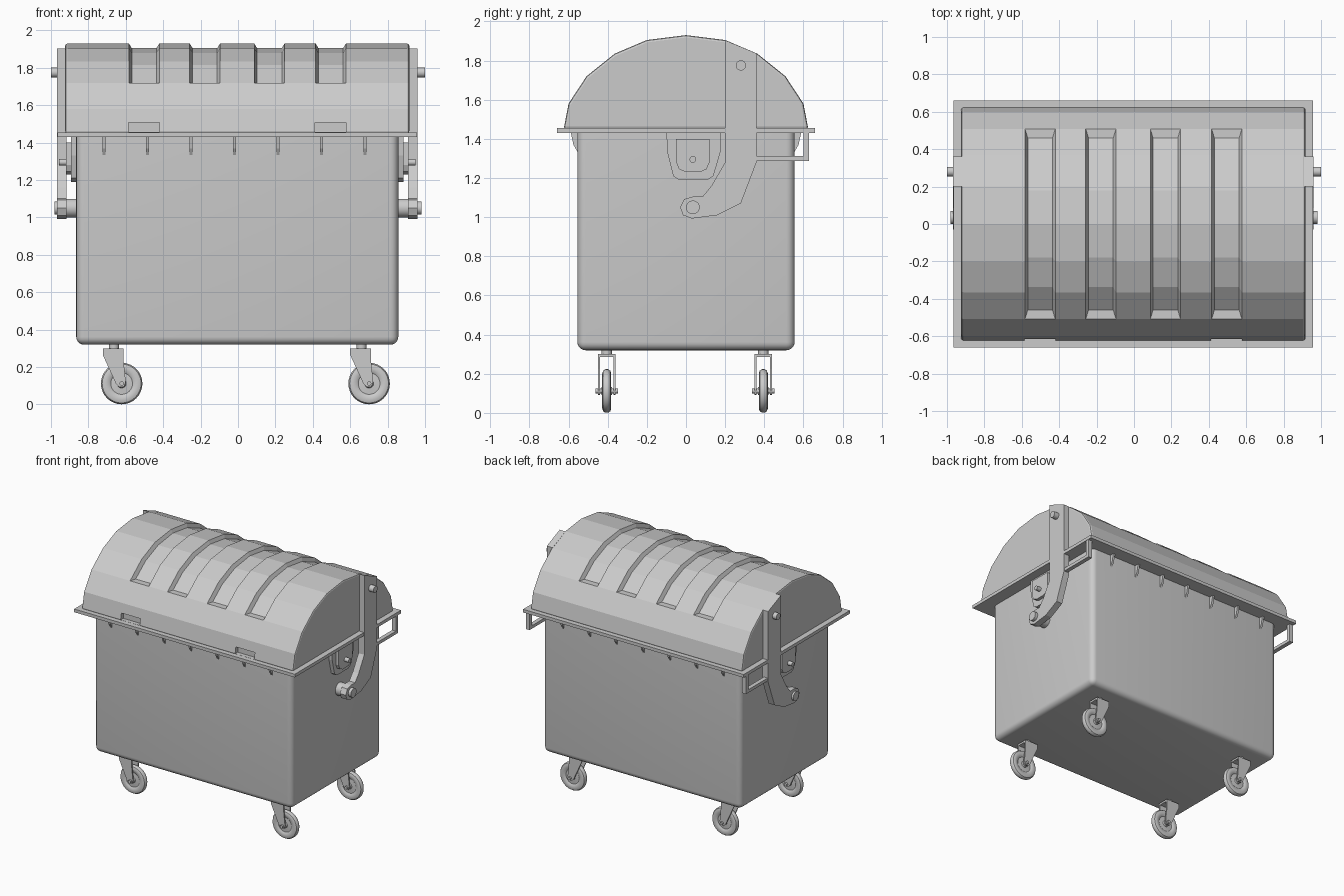
import bpy, bmesh, math
from mathutils import Vector, Matrix

if "Cube" in bpy.data.objects:
    bpy.data.objects.remove(bpy.data.objects["Cube"], do_unlink=True)

CX = -0.004  # the bin sits slightly off the centre of its pins

grey = bpy.data.materials.new("plain grey")
grey.use_nodes = True
grey.diffuse_color = (0.6, 0.6, 0.6, 1)
grey.node_tree.nodes["Principled BSDF"].inputs["Base Color"].default_value = (0.6, 0.6, 0.6, 1)


def finish(name, bm, smooth=False):
    bmesh.ops.recalc_face_normals(bm, faces=bm.faces)
    mesh = bpy.data.meshes.new(name)
    bm.to_mesh(mesh)
    bm.free()
    mesh.materials.append(grey)
    ob = bpy.data.objects.new(name, mesh)
    bpy.context.collection.objects.link(ob)
    if smooth:
        bpy.ops.object.select_all(action="DESELECT")
        ob.select_set(True)
        bpy.context.view_layer.objects.active = ob
        bpy.ops.object.shade_smooth_by_angle(angle=math.radians(35))
    return ob


def prism(name, points, axis, lo, hi):
    """Extrude a 2D outline along x (outline in y, z) or y (outline in x, z)."""
    bm = bmesh.new()
    rings = []
    for t in (lo, hi):
        rings.append([bm.verts.new((t, a, b) if axis == "x" else (a, t, b)) for a, b in points])
    for ring in rings:
        bm.faces.new(ring)
    n = len(points)
    for i in range(n):
        j = (i + 1) % n
        bm.faces.new((rings[0][i], rings[0][j], rings[1][j], rings[1][i]))
    return finish(name, bm)


def box(name, x0, x1, y0, y1, z0, z1):
    return prism(name, [(y0, z0), (y1, z0), (y1, z1), (y0, z1)], "x", x0, x1)


def rod(name, start, end, radius, sides=16):
    a, b = Vector(start), Vector(end)
    bm = bmesh.new()
    turn = (b - a).to_track_quat("Z", "Y").to_matrix().to_4x4()
    bmesh.ops.create_cone(bm, cap_ends=True, segments=sides, radius1=radius, radius2=radius,
                          depth=(b - a).length, matrix=Matrix.Translation((a + b) / 2) @ turn)
    return finish(name, bm, True)


def bevel(ob, width, segments):
    mod = ob.modifiers.new("rounding", "BEVEL")
    mod.width = width
    mod.segments = segments
    mod.limit_method = "ANGLE"
    mod.angle_limit = math.radians(40)


def cut(ob, cutter):
    mod = ob.modifiers.new("cut", "BOOLEAN")
    mod.object = cutter
    mod.operation = "DIFFERENCE"
    mod.solver = "EXACT"
    cutter.hide_render = True
    cutter.hide_viewport = True
    cutter.display_type = "WIRE"


def mirrored(half):
    """Complete a symmetric outline whose first point lies on the middle line."""
    return [(-y, z) for y, z in reversed(half[1:])] + half


# Container with rounded edges, open under the lid
bm = bmesh.new()
bmesh.ops.create_cube(bm, size=1)
for v in bm.verts:
    v.co = (CX + v.co.x * 1.722, v.co.y * 1.11, 0.88 + v.co.z * 1.12)
edges = [e for e in bm.edges if any(v.co.z < 0.5 for v in e.verts)]
bmesh.ops.bevel(bm, geom=edges, offset=0.042, segments=5, profile=0.5, affect="EDGES")
finish("container", bm, True)

# Rim flange
box("rim", CX - 0.96, CX + 0.96, -0.66, 0.66, 1.43, 1.455)

# Faceted domed lid
arch = [(0, 1.93), (0.2, 1.905), (0.365, 1.835), (0.508, 1.72), (0.6, 1.58), (0.625, 1.45)]
lid = prism("lid", mirrored(arch), "x", CX - 0.92, CX + 0.92)
bevel(lid, 0.012, 2)

# Tapered grooves over the lid
floor = mirrored([(0, 1.905), (0.18, 1.88), (0.338, 1.815), (0.46, 1.72)])
for k, gx in enumerate((-0.502, -0.177, 0.168, 0.496)):
    bm = bmesh.new()
    rows = []
    for (oy, oz), (fy, fz) in zip(mirrored(arch[:4]), floor):
        uy, uz = fy + (oy - fy) * 1.6, fz + (oz - fz) * 1.6
        rows.append([bm.verts.new(c) for c in ((gx - 0.066, fy, fz), (gx + 0.066, fy, fz),
                                               (gx + 0.09, uy, uz), (gx - 0.09, uy, uz))])
    for r0, r1 in zip(rows, rows[1:]):
        for i in range(4):
            j = (i + 1) % 4
            bm.faces.new((r0[i], r0[j], r1[j], r1[i]))
    bm.faces.new(rows[0])
    bm.faces.new(rows[-1])
    cut(lid, finish(f"groove_cutter_{k}", bm))

# Grip notches in the front edge of the lid
for k, nx in enumerate((-0.502, 0.494)):
    cut(lid, box(f"notch_cutter_{k}", nx - 0.083, nx + 0.083, -0.7, -0.59, 1.456, 1.507))

# Triangular ribs under the rim, front and back
for side, f in (("front", -1), ("back", 1)):
    for k in range(7):
        x = -0.716 + k * 0.2325
        prism(f"{side}_rib_{k}", [(f * 0.54, 1.44), (f * 0.59, 1.44), (f * 0.575, 1.37),
                                  (f * 0.555, 1.335), (f * 0.54, 1.335)], "x", x - 0.008, x + 0.008)

# Lid arms, brackets, pins and carrying frames on both ends
arm = [(0.2, 1.904), (0.2, 1.28), (0.13, 1.16), (0.085, 1.105), (0.035, 1.105), (-0.01, 1.092),
       (-0.03, 1.05), (-0.015, 1.01), (0.03, 0.993), (0.16, 1.01), (0.28, 1.07),
       (0.36, 1.28), (0.36, 1.837)]
outer = [(-0.1, 1.43), (-0.095, 1.33), (-0.065, 1.21), (-0.035, 1.19), (0.11, 1.19),
         (0.14, 1.21), (0.175, 1.33), (0.18, 1.43)]
inner = [(-0.05, 1.4), (-0.05, 1.28), (-0.035, 1.245), (0, 1.23), (0.07, 1.23),
         (0.105, 1.245), (0.12, 1.28), (0.12, 1.4)]
for side, s in (("left", 1), ("right", -1)):
    def at(d):
        return CX + s * d

    prism(f"{side}_lid_arm", arm, "x", at(0.912), at(0.963))
    prism(f"{side}_bracket", outer, "x", at(0.85), at(0.89))
    prism(f"{side}_bracket_pad", inner, "x", at(0.88), at(0.915))
    rod(f"{side}_bracket_pin", (at(0.9), 0.035, 1.295), (at(0.952), 0.035, 1.295), 0.017)
    rod(f"{side}_pivot_hub", (at(0.85), 0.035, 1.05), (at(0.95), 0.035, 1.05), 0.05, 24)
    rod(f"{side}_pivot_pin", (at(0.94), 0.035, 1.05), (s * 0.982, 0.035, 1.05), 0.035, 20)
    rod(f"{side}_lid_pin", (at(0.9), 0.28, 1.775), (s * 1.0, 0.28, 1.775), 0.026)
    box(f"{side}_frame_bar", at(0.925), at(0.958), 0.33, 0.628, 1.288, 1.312)
    box(f"{side}_frame_post", at(0.925), at(0.958), 0.6, 0.628, 1.3, 1.44)

# Swivel castors, all trailing the same way
tyre = [(0.008, 0.026), (0.02, 0.026), (0.024, 0.016), (0.058, 0.013), (0.068, 0.02), (0.09, 0.023),
        (0.104, 0.018), (0.111, 0.007)]
section = [(0, 0.026)] + tyre + [(r, -w) for r, w in reversed(tyre)] + [(0, -0.026)]
for name, px, py in (("front_left", 0.66, -0.405), ("front_right", -0.663, -0.405),
                     ("back_left", 0.66, 0.395), ("back_right", -0.663, 0.395)):
    wx, wz = px + 0.041, 0.112
    rod(f"{name}_stem", (px, py, 0.295), (px, py, 0.33), 0.027)
    box(f"{name}_fork_top", px - 0.06, px + 0.052, py - 0.043, py + 0.043, 0.285, 0.3)
    cheek = [(px - 0.06, 0.3), (px + 0.052, 0.3), (px + 0.052, 0.225), (wx + 0.022, 0.12),
             (wx + 0.012, 0.095), (wx - 0.012, 0.092), (wx - 0.03, 0.11), (px - 0.06, 0.265)]
    for label, d in (("a", -0.039), ("b", 0.039)):
        prism(f"{name}_fork_{label}", cheek, "y", py + d - 0.005, py + d + 0.005)
    rod(f"{name}_axle", (wx, py - 0.058, wz), (wx, py + 0.058, wz), 0.012, 12)
    # Wheel turned from its half section
    bm = bmesh.new()
    vs = [bm.verts.new((wx + r, py + w, wz)) for r, w in section]
    es = [bm.edges.new(p) for p in zip(vs, vs[1:])]
    bmesh.ops.spin(bm, geom=vs + es, cent=(wx, py, wz), axis=(0, 1, 0), angle=2 * math.pi, steps=32)
    bmesh.ops.remove_doubles(bm, verts=bm.verts, dist=0.0003)
    finish(f"{name}_wheel", bm, True)
